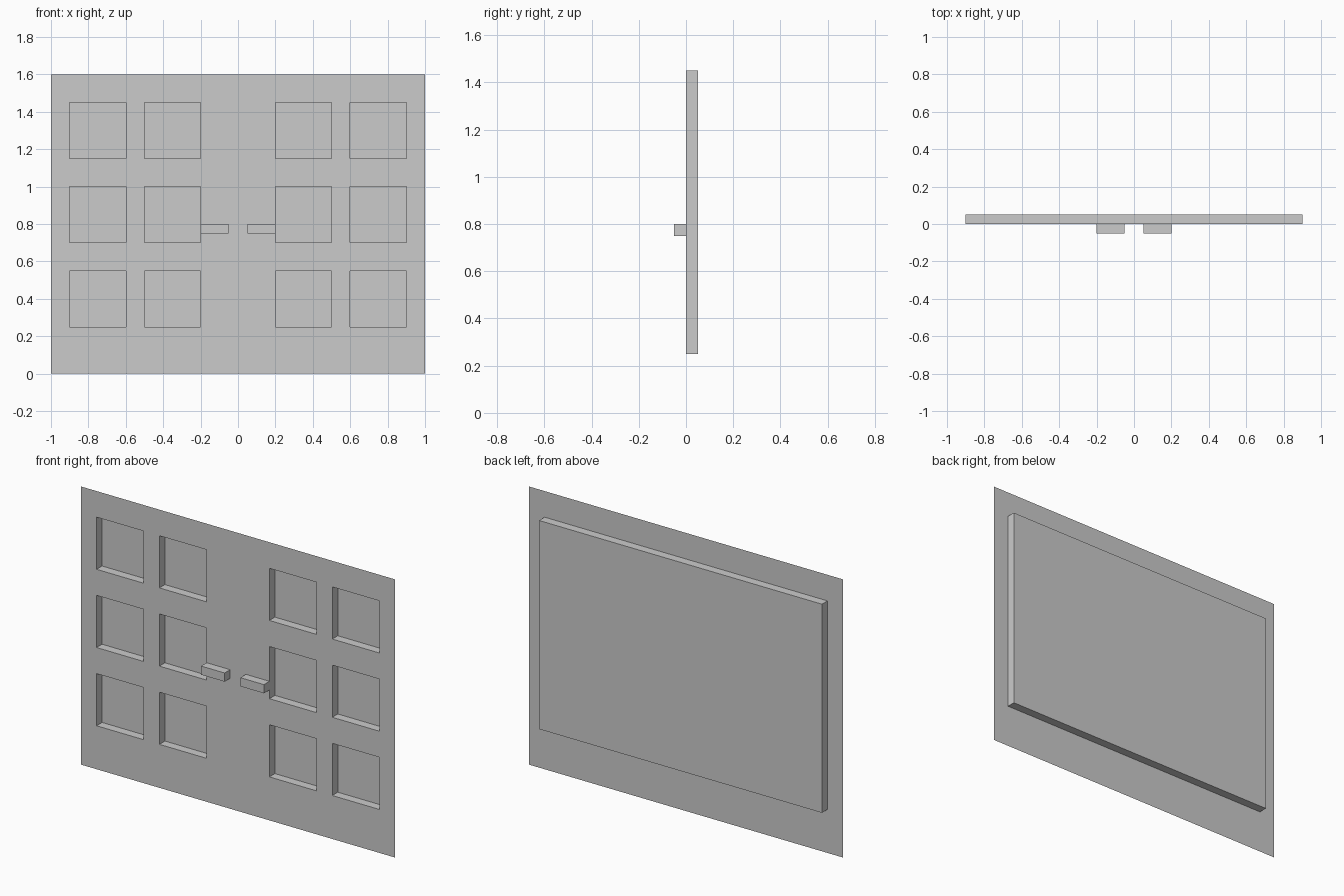
import bpy, bmesh
from mathutils import Vector

if "Cube" in bpy.data.objects:
    bpy.data.objects.remove(bpy.data.objects["Cube"])

W = 0.3          # window size
D = 0.05         # recess depth
WIN_X = [-0.9, -0.5, 0.2, 0.6]
WIN_Z = [0.25, 0.7, 1.15]


def new_object(name, bm):
    bmesh.ops.remove_doubles(bm, verts=bm.verts, dist=1e-5)
    mesh = bpy.data.meshes.new(name)
    bm.to_mesh(mesh)
    bm.free()
    obj = bpy.data.objects.new(name, mesh)
    bpy.context.collection.objects.link(obj)
    return obj


def quad(bm, pts, normal):
    f = bm.faces.new([bm.verts.new(p) for p in pts])
    f.normal_update()
    if f.normal.dot(Vector(normal)) < 0:
        f.normal_flip()


def rim(bm, x0, x1, z0, z1, sign):
    # four sides of a shallow box: sign 1 faces outward, -1 inward
    for x, n in ((x0, -1), (x1, 1)):
        quad(bm, [(x, 0, z0), (x, D, z0), (x, D, z1), (x, 0, z1)], (n * sign, 0, 0))
    for z, n in ((z0, -1), (z1, 1)):
        quad(bm, [(x0, 0, z), (x1, 0, z), (x1, D, z), (x0, D, z)], (0, 0, n * sign))


# thin front sheet with twelve openings
bm = bmesh.new()
xs = sorted([-1, 1] + WIN_X + [x + W for x in WIN_X])
zs = sorted([0, 1.6] + WIN_Z + [z + W for z in WIN_Z])
for i, (x0, x1) in enumerate(zip(xs, xs[1:])):
    for j, (z0, z1) in enumerate(zip(zs, zs[1:])):
        if i % 2 and j % 2:
            continue
        quad(bm, [(x0, 0, z0), (x1, 0, z0), (x1, 0, z1), (x0, 0, z1)], (0, -1, 0))
new_object("front_wall", bm)

# window reveals
bm = bmesh.new()
for x in WIN_X:
    for z in WIN_Z:
        rim(bm, x, x + W, z, z + W, -1)
new_object("window_reveals", bm)

# shallow backing tray behind the windows
bm = bmesh.new()
rim(bm, -0.9, 0.9, 0.25, 1.45, 1)
quad(bm, [(-0.9, D, 0.25), (0.9, D, 0.25), (0.9, D, 1.45), (-0.9, D, 1.45)], (0, 1, 0))
new_object("back_panel", bm)

# pair of handles
for side, name in ((-1, "left_handle"), (1, "right_handle")):
    bm = bmesh.new()
    bmesh.ops.create_cube(bm, size=1)
    bmesh.ops.scale(bm, vec=(0.15, 0.05, 0.05), verts=bm.verts)
    bmesh.ops.translate(bm, vec=(side * 0.125, -0.025, 0.775), verts=bm.verts)
    new_object(name, bm)
